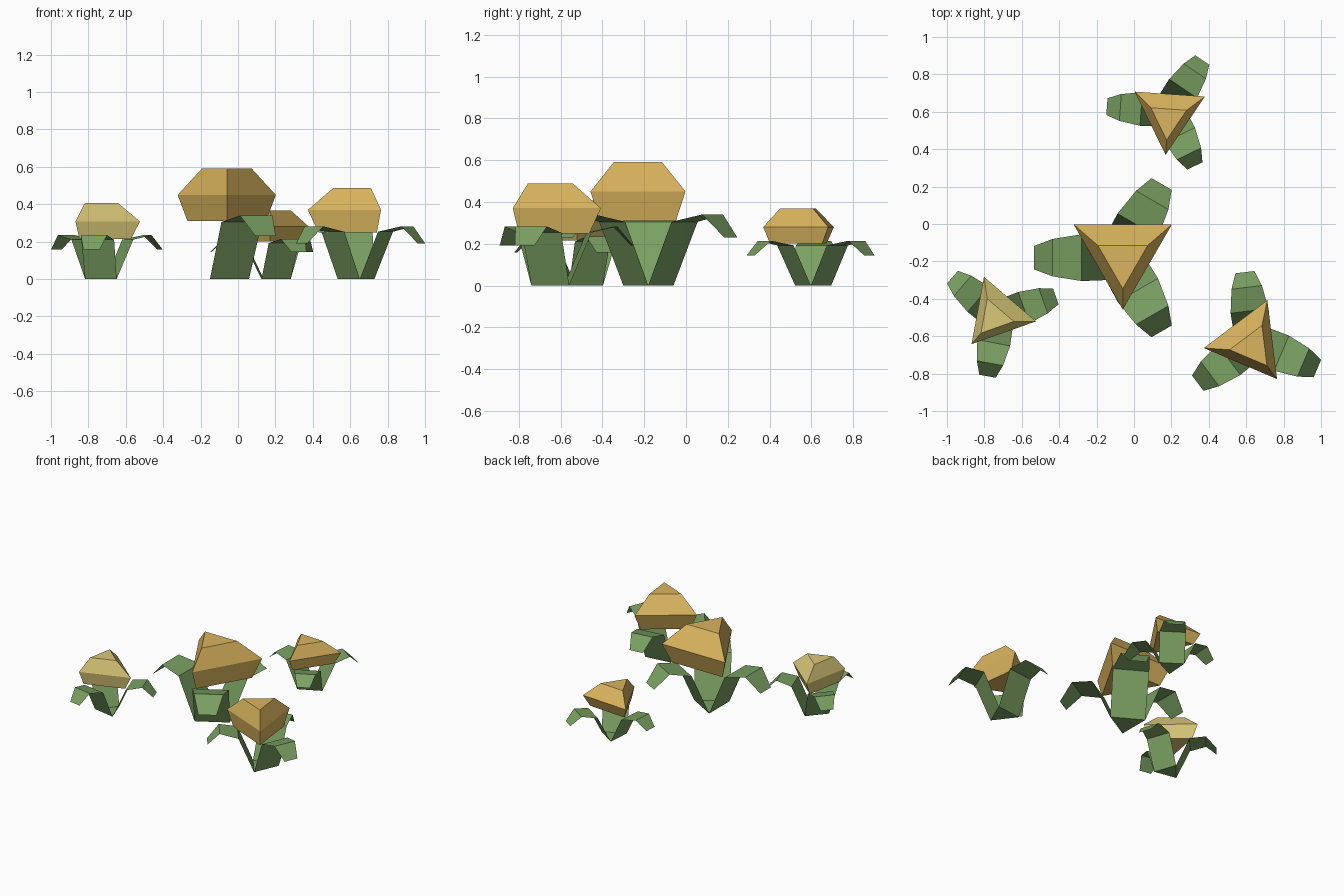
import bpy
import bmesh
from math import radians, sin, cos, pi
from mathutils import Matrix, Vector

cube = bpy.data.objects.get("Cube")
if cube:
    bpy.data.objects.remove(cube)


def material(name, rgb):
    mat = bpy.data.materials.new(name)
    mat.use_nodes = True
    color = (*rgb, 1.0)
    mat.diffuse_color = color
    mat.node_tree.nodes["Principled BSDF"].inputs["Base Color"].default_value = color
    return mat


LEAF_GREEN = material("leaf green", (0.195, 0.352, 0.122))
GOLD = material("gold", (0.70, 0.46, 0.112))
PALE_YELLOW = material("pale yellow", (0.70, 0.58, 0.19))


def finish(bm, name, mat, location, turn):
    mesh = bpy.data.meshes.new(name)
    bm.to_mesh(mesh)
    bm.free()
    mesh.materials.append(mat)
    obj = bpy.data.objects.new(name, mesh)
    obj.location = location
    obj.rotation_euler.z = radians(turn)
    bpy.context.collection.objects.link(obj)
    return obj


# Leaf outline along its length: distance from centre, width, height
LEAF = [(0.07, 0.24, 0.0), (0.20, 0.25, 0.305), (0.355, 0.20, 0.34), (0.455, 0.125, 0.23)]


def build_leaves(name, location, turn, scale, tall):
    """Three thin folded leaves growing from a triangular base."""
    bm = bmesh.new()
    for k in range(3):
        spin = Matrix.Rotation(pi + k * 2 * pi / 3, 3, "Z")
        rows = []
        for r, width, z in LEAF:
            rows.append([bm.verts.new(spin @ Vector((r * scale, side * width * scale / 2, z * tall)))
                         for side in (-1, 1)])
        for (a, b), (c, d) in zip(rows, rows[1:]):
            bm.faces.new((a, c, d, b))
    bmesh.ops.remove_doubles(bm, verts=bm.verts, dist=0.008)
    base = [v for v in bm.verts if v.co.z < 0.001]
    bmesh.ops.contextual_create(bm, geom=base)
    bmesh.ops.recalc_face_normals(bm, faces=bm.faces)
    return finish(bm, name, LEAF_GREEN, location, turn)


def build_bloom(name, location, turn, side, heights, mat):
    """Three-sided bloom: narrow bottom, wide middle, small flat top."""
    bm = bmesh.new()
    half = side * 0.866 / 2
    rings = []
    for z, s in zip(heights, (0.8, 1.0, 0.51)):
        rings.append([bm.verts.new((x * s, y * s, z))
                      for x, y in ((-side / 2, half), (0, -half), (side / 2, half))])
    for low, high in zip(rings, rings[1:]):
        for i in range(3):
            j = (i + 1) % 3
            bm.faces.new((low[i], low[j], high[j], high[i]))
    bm.faces.new(rings[0][::-1])
    bm.faces.new(rings[-1])
    bmesh.ops.recalc_face_normals(bm, faces=bm.faces)
    return finish(bm, name, mat, location, turn)


# name, leaf centre, turn, leaf scale, leaf height, bloom centre, bloom side, bloom heights, colour
FLOWERS = [
    ("large", (-0.08, -0.18), 0, 1.0, 1.0, (-0.06, -0.23), 0.525, (0.31, 0.45, 0.59), GOLD),
    ("right", (0.638, -0.627), 37, 0.818, 0.83, (0.654, -0.682), 0.425, (0.25, 0.37, 0.488), GOLD),
    ("back", (0.182, 0.605), -4, 0.72, 0.63, (0.18, 0.532), 0.376, (0.2, 0.28, 0.368), GOLD),
    ("pale", (-0.724, -0.495), -40.5, 0.713, 0.69, (-0.766, -0.522), 0.366, (0.215, 0.308, 0.407), PALE_YELLOW),
]

for name, centre, turn, scale, tall, bloom_at, side, heights, mat in FLOWERS:
    build_leaves(name + "_flower_leaves", (*centre, 0), turn, scale, tall)
    build_bloom(name + "_flower_bloom", (*bloom_at, 0), turn, side, heights, mat)
